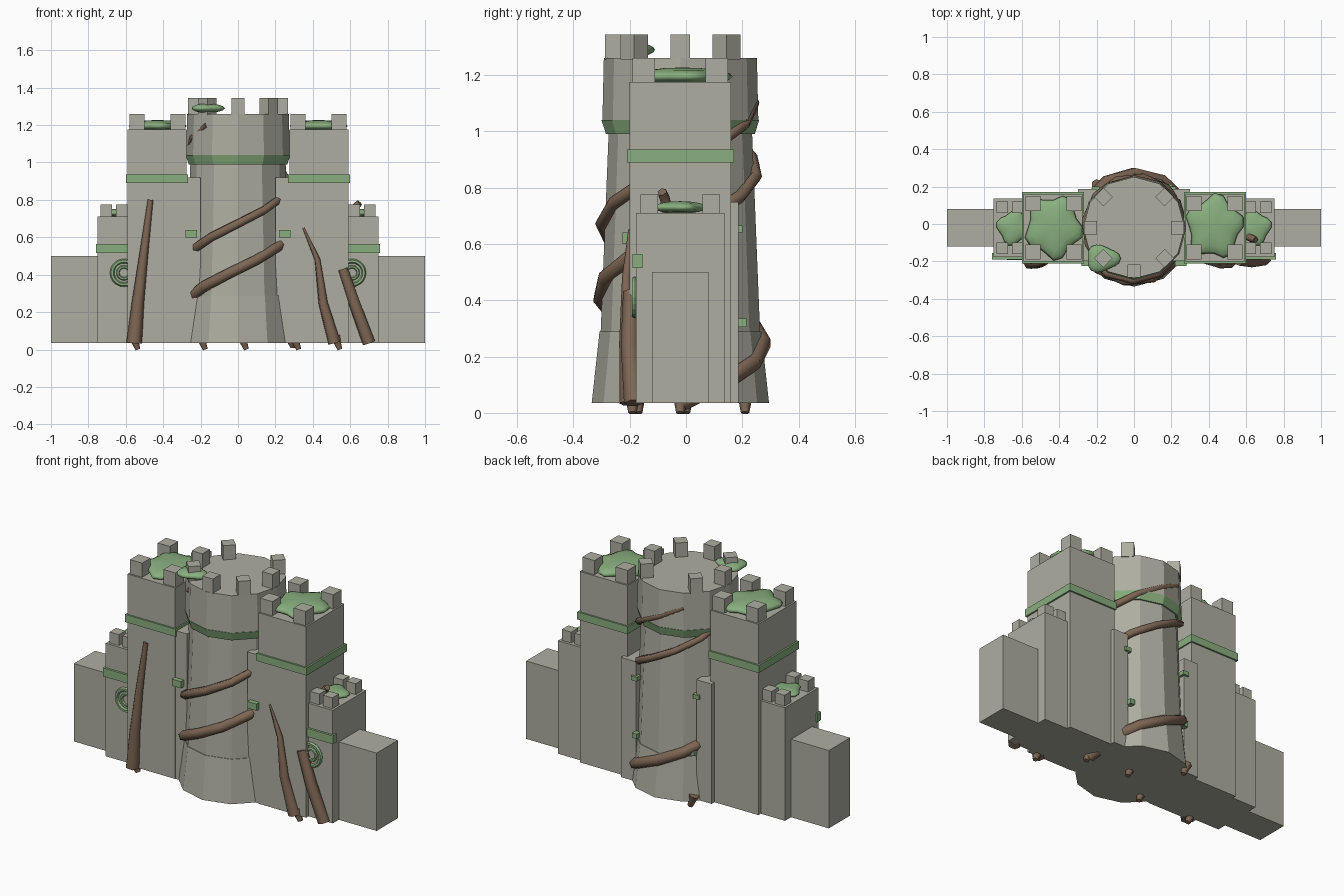
import bpy
import bmesh
from math import sin, cos, pi, radians
from mathutils import Matrix, Vector

cube = bpy.data.objects.get("Cube")
if cube:
    bpy.data.objects.remove(cube, do_unlink=True)


def material(name, color):
    m = bpy.data.materials.new(name)
    m.use_nodes = True
    m.diffuse_color = (*color, 1)
    bsdf = next(n for n in m.node_tree.nodes if n.type == 'BSDF_PRINCIPLED')
    bsdf.inputs["Base Color"].default_value = (*color, 1)
    return m


STONE = material("grey stone", (0.42, 0.42, 0.355))
MOSS = material("moss green", (0.25, 0.43, 0.21))
ROOT = material("root brown", (0.21, 0.135, 0.09))
BASE = 0.035
MID = -0.02      # depth of the centre line


def finish(bm, name, mat):
    bmesh.ops.recalc_face_normals(bm, faces=bm.faces)
    mesh = bpy.data.meshes.new(name)
    bm.to_mesh(mesh)
    bm.free()
    mesh.materials.append(mat)
    obj = bpy.data.objects.new(name, mesh)
    bpy.context.collection.objects.link(obj)
    return obj


def box(name, x, y, z, mat=STONE, turn=0):
    """Box from (min, max) pairs, turned about its own centre."""
    bm = bmesh.new()
    size = [b - a for a, b in (x, y, z)]
    mid = Vector([(a + b) / 2 for a, b in (x, y, z)])
    m = Matrix.Translation(mid) @ Matrix.Rotation(turn, 4, 'Z') @ Matrix.Diagonal((*size, 1))
    bmesh.ops.create_cube(bm, size=1, matrix=m)
    return finish(bm, name, mat)


def block(name, x, y, z0, width, height, turn=0):
    h = width / 2
    return box(name, (x - h, x + h), (y - h, y + h), (z0, z0 + height), STONE, turn)


def side_box(name, side, x, y, z, mat=STONE):
    return box(name, sorted((side * x[0], side * x[1])), y, z, mat)


def drum(name, r0, r1, z0, z1, mat=STONE):
    """Twelve-sided tapered section of the keep."""
    bm = bmesh.new()
    m = Matrix.Translation((0, MID, (z0 + z1) / 2))
    bmesh.ops.create_cone(bm, cap_ends=True, segments=12, radius1=r0, radius2=r1,
                          depth=z1 - z0, matrix=m)
    return finish(bm, name, mat)


def moss(name, x, y, z, rx, ry, h, lobes=5, phase=0.0):
    """Flat cushion with a lobed outline."""
    bm = bmesh.new()
    bmesh.ops.create_uvsphere(bm, u_segments=20, v_segments=8, radius=1)
    for v in bm.verts:
        a = math_angle(v.co)
        k = 0.88 + 0.12 * cos(lobes * a + phase)
        v.co = Vector((x + v.co.x * rx * k, y + v.co.y * ry * k, z + v.co.z * h))
    obj = finish(bm, name, MOSS)
    for p in obj.data.polygons:
        p.use_smooth = True
    return obj


def math_angle(co):
    return Vector((1, 0)).angle_signed(co.xy) if co.xy.length > 1e-5 else 0


def root(name, points, thick, tip=0.4):
    """Six-sided root along a path, thinning to its tip."""
    cu = bpy.data.curves.new(name, 'CURVE')
    cu.dimensions = '3D'
    cu.bevel_depth = thick
    cu.bevel_resolution = 1
    cu.use_fill_caps = True
    sp = cu.splines.new('POLY')
    sp.points.add(len(points) - 1)
    for i, (p, q) in enumerate(zip(sp.points, points)):
        p.co = (*q, 1)
        p.radius = 1 + (tip - 1) * i / (len(points) - 1)
    cu.materials.append(ROOT)
    obj = bpy.data.objects.new(name, cu)
    bpy.context.collection.objects.link(obj)


def ring(name, x, y, z, major, minor):
    """Upright ring facing the front."""
    bm = bmesh.new()
    n, k = 20, 6
    loops = []
    for i in range(n):
        a = 2 * pi * i / n
        row = []
        for j in range(k):
            b = 2 * pi * j / k
            r = major + minor * cos(b)
            row.append(bm.verts.new((x + r * cos(a), y + minor * sin(b), z + r * sin(a))))
        loops.append(row)
    for i in range(n):
        for j in range(k):
            s, t = loops[i], loops[(i + 1) % n]
            bm.faces.new((s[j], t[j], t[(j + 1) % k], s[(j + 1) % k]))
    finish(bm, name, MOSS)


# Curtain wall
box("curtain_wall", (-1, 1), (-0.12, 0.08), (BASE, 0.5))

# Round keep: sloped foot, shaft, moss collar, crown
drum("keep_foot", 0.315, 0.287, BASE, 0.29)
drum("keep_shaft", 0.283, 0.255, 0.29, 0.99)
drum("keep_moss_collar", 0.264, 0.28, 0.99, 1.04, MOSS)
drum("keep_crown", 0.277, 0.272, 1.04, 1.26)
for i in range(8):
    a = i * pi / 4
    if i != 2:      # the rear merlon is missing
        block("keep_merlon", 0.232 * cos(a), MID + 0.232 * sin(a), 1.255, 0.07, 0.09, a)
moss("keep_moss", -0.17, -0.185, 1.29, 0.1, 0.08, 0.025, 3)

# Paired towers, buttresses and trims
for s, label in ((1, "left"), (-1, "right")):
    side_box(label + "_tall_tower", s, (0.275, 0.59), (-0.2, 0.16), (BASE, 1.175))
    side_box(label + "_tall_band", s, (0.267, 0.6), (-0.21, 0.17), (0.89, 0.935), MOSS)
    for x in (0.32, 0.54):
        for y in (-0.15, 0.11):
            block(label + "_tall_merlon", s * x, y, 1.17, 0.08, 0.09)
    moss(label + "_tall_moss", s * 0.43, -0.015, 1.195, 0.165, 0.185, 0.032, 5, s)

    side_box(label + "_low_tower", s, (0.5, 0.75), (-0.177, 0.137), (BASE, 0.71))
    side_box(label + "_low_band", s, (0.5, 0.76), (-0.19, -0.155), (0.515, 0.565), MOSS)
    for x in (0.62, 0.705):
        for y in (-0.13, 0.09):
            block(label + "_low_merlon", s * x, y, 0.705, 0.062, 0.07)
    moss(label + "_low_moss", s * 0.645, -0.02, 0.73, 0.095, 0.1, 0.022, 4, s)

    ring(label + "_outer_ring", s * 0.61, -0.182, 0.41, 0.063, 0.012)
    ring(label + "_inner_ring", s * 0.61, -0.18, 0.41, 0.032, 0.009)

    side_box(label + "_front_buttress", s, (0.2, 0.3), (-0.197, 0), (BASE, 0.92))
    side_box(label + "_rear_buttress", s, (0.2, 0.3), (0, 0.187), (BASE, 0.75))
    side_box(label + "_front_bracket", s, (0.22, 0.28), (-0.225, -0.18), (0.6, 0.64), MOSS)
    side_box(label + "_rear_bracket", s, (0.185, 0.225), (0.16, 0.2), (0.64, 0.665), MOSS)
    side_box(label + "_foot_bracket", s, (0.175, 0.205), (0.18, 0.215), (0.305, 0.335), MOSS)


# Roots winding up the keep
def winding(start, end, z0, z1):
    path = []
    steps = int((end - start) / 30)
    for i in range(steps + 1):
        t = i / steps
        a = radians(start + t * (end - start))
        z = z0 + t * (z1 - z0)
        r = 0.302 - 0.035 * z
        path.append((r * cos(a), MID + r * sin(a), z))
    return path


root("winding_root_a", winding(170, 590, 0.19, 1.2), 0.032, 0.5)
root("winding_root_b", winding(0, 480, 0.035, 1.17), 0.034, 0.5)

# Roots leaning on the towers
root("right_leaning_root", [(-0.555, -0.2, 0.035), (-0.535, -0.21, 0.25),
                            (-0.505, -0.212, 0.5), (-0.468, -0.202, 0.8)], 0.042, 0.35)
root("left_leaning_root", [(0.515, -0.2, 0.035), (0.455, -0.212, 0.25),
                           (0.425, -0.212, 0.48), (0.35, -0.2, 0.65)], 0.036, 0.15)
root("left_outer_root", [(0.7, -0.185, 0.035), (0.625, -0.2, 0.24),
                         (0.56, -0.195, 0.43)], 0.036, 0.8)
root("left_low_root", [(0.6, -0.06, 0.69), (0.625, -0.075, 0.76), (0.65, -0.085, 0.785)], 0.022, 0.8)

# Root stubs under the foundation
for x, y in ((-0.2, -0.17), (0.02, 0), (0.3, -0.02), (-0.2, 0.21), (0.52, -0.19), (-0.56, -0.18)):
    root("root_stub", [(x, y, 0.07), (x + 0.01, y, 0.04), (x + 0.025, y, 0.0)], 0.03, 0.5)
